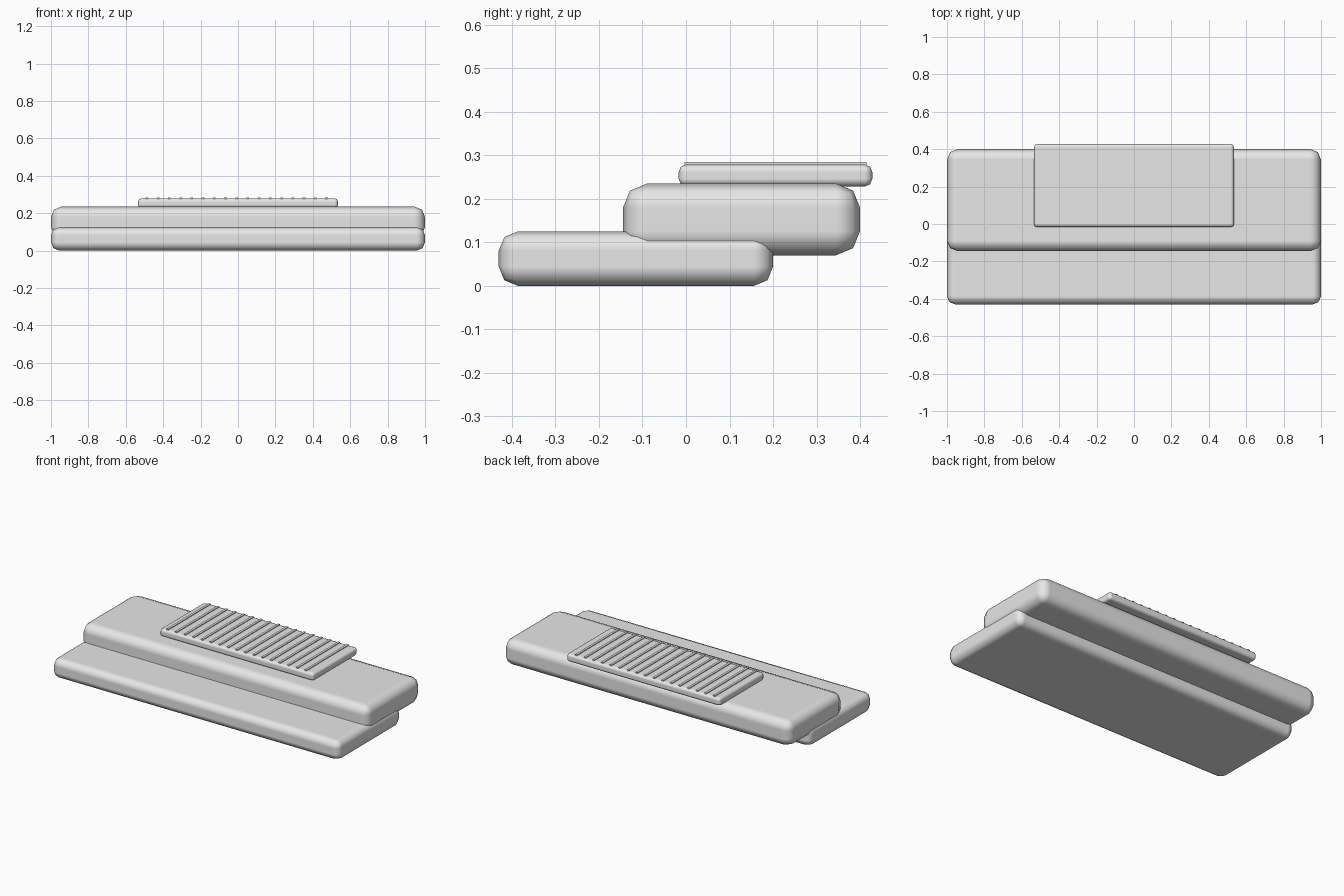
import bpy

cube = bpy.data.objects.get("Cube")
if cube:
    bpy.data.objects.remove(cube, do_unlink=True)

grey = bpy.data.materials.new("light_grey")
grey.use_nodes = True
grey.diffuse_color = (0.8, 0.8, 0.8, 1)
grey.node_tree.nodes["Principled BSDF"].inputs["Base Color"].default_value = grey.diffuse_color


def rounded_box(name, low, high, radius):
    """Box between two corners with softly bevelled edges."""
    bpy.ops.mesh.primitive_cube_add(
        size=1, location=[(a + b) / 2 for a, b in zip(low, high)])
    box = bpy.context.object
    box.name = name
    box.scale = [b - a for a, b in zip(low, high)]
    bpy.ops.object.transform_apply(location=False, rotation=False, scale=True)
    box.data.materials.append(grey)
    bpy.ops.object.shade_smooth()
    if radius:
        bevel = box.modifiers.new("soft_edges", "BEVEL")
        bevel.width = radius
        bevel.segments = 2
        bevel.limit_method = "NONE"
        bevel.harden_normals = True
    else:
        bpy.ops.object.shade_flat()
    return box


# Two overlapping steps
rounded_box("lower_step", (-1, -0.43, 0), (1, 0.2, 0.125), 0.044)
rounded_box("upper_step", (-1, -0.145, 0.07), (1, 0.4, 0.235), 0.056)

# Mat resting on the upper step
rounded_box("mat", (-0.535, -0.017, 0.228), (0.535, 0.428, 0.279), 0.018)

# Grip ribs running front to back across the mat
for i in range(17):
    x = -0.487 + i * 0.06
    rounded_box(f"mat_rib_{i + 1}", (x - 0.007, -0.004, 0.27),
                (x + 0.007, 0.415, 0.284), 0)
